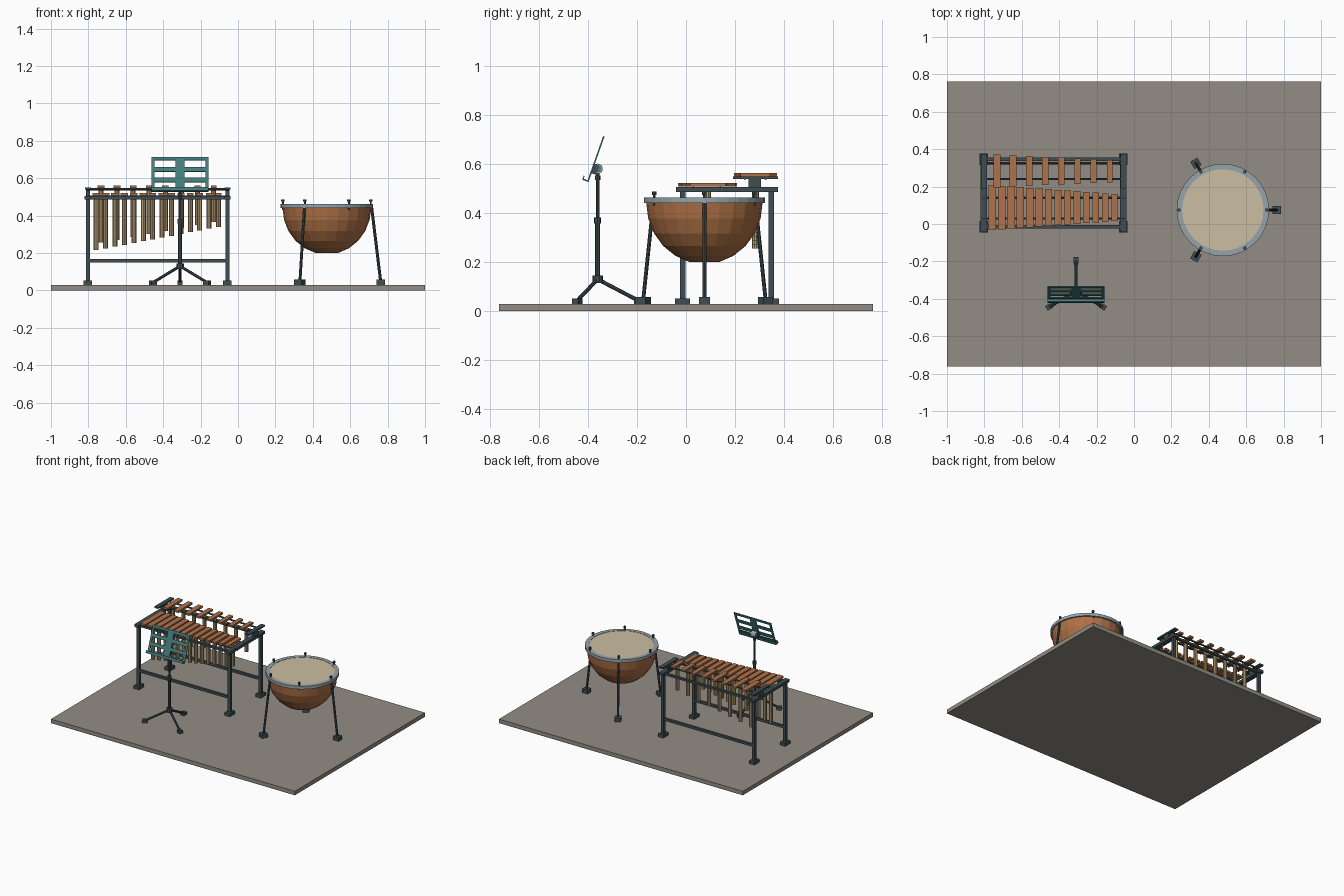
import bpy, bmesh, math
from mathutils import Vector, Matrix

if "Cube" in bpy.data.objects:
    bpy.data.objects.remove(bpy.data.objects["Cube"])


def material(name, r, g, b):
    m = bpy.data.materials.new(name)
    m.use_nodes = True
    m.diffuse_color = (r, g, b, 1)
    m.node_tree.nodes["Principled BSDF"].inputs["Base Color"].default_value = (r, g, b, 1)
    return m


FLOOR = material("stage_grey", .29, .265, .23)
COPPER = material("copper", .42, .165, .06)
WOOD = material("bar_wood", .42, .17, .07)
BRASS = material("pipe_tan", .47, .34, .17)
FRAME = material("dark_slate", .05, .075, .085)
STEEL = material("steel_grey", .30, .37, .40)
SKIN = material("drum_cream", .60, .52, .36)
TEAL = material("desk_teal", .055, .20, .20)


def finish(name, bm, mat):
    bmesh.ops.recalc_face_normals(bm, faces=bm.faces[:])
    mesh = bpy.data.meshes.new(name)
    bm.to_mesh(mesh)
    bm.free()
    mesh.materials.append(mat)
    obj = bpy.data.objects.new(name, mesh)
    bpy.context.collection.objects.link(obj)
    return obj


def box(name, center, size, mat, frame=Matrix()):
    bm = bmesh.new()
    m = frame @ Matrix.Translation(center) @ Matrix.Diagonal((*size, 1))
    bmesh.ops.create_cube(bm, size=1, matrix=m)
    return finish(name, bm, mat)


def rod(name, a, b, r, mat, sides=8, r2=None):
    a, b = Vector(a), Vector(b)
    d = b - a
    m = Matrix.Translation((a + b) / 2) @ d.to_track_quat('Z', 'Y').to_matrix().to_4x4()
    bm = bmesh.new()
    bmesh.ops.create_cone(bm, cap_ends=True, segments=sides, radius1=r,
                          radius2=r if r2 is None else r2, depth=d.length, matrix=m)
    return finish(name, bm, mat)


def lathe(name, profile, origin, mat, sides, closed=False, cap=False):
    bm = bmesh.new()
    rings = [[bm.verts.new((origin[0] + r * math.cos(math.tau * i / sides),
                            origin[1] + r * math.sin(math.tau * i / sides), z))
              for i in range(sides)] for r, z in profile]
    pairs = list(zip(rings, rings[1:])) + ([(rings[-1], rings[0])] if closed else [])
    for lo, hi in pairs:
        for i in range(sides):
            j = (i + 1) % sides
            bm.faces.new((lo[i], lo[j], hi[j], hi[i]))
    if cap:
        bm.faces.new(rings[0])
        bm.faces.new(rings[-1])
    return finish(name, bm, mat)


# Stage floor
TOP = .03
box("stage_floor", (0, 0, TOP / 2), (2, 1.525, TOP), FLOOR)

# Kettle drum: bowl, hoop and skin
DX, DY = .475, .075
bowl = [(.237 * math.cos(math.radians(t)), .442 - .25 * math.sin(math.radians(t)))
        for t in range(0, 76, 15)]
lathe("drum_bowl", bowl, (DX, DY), COPPER, 24, cap=True)
lathe("drum_hoop", [(.218, .44), (.247, .44), (.247, .462), (.218, .462)],
      (DX, DY), STEEL, 32, closed=True)
rod("drum_skin", (DX, DY, .445), (DX, DY, .46), .22, SKIN, 32)

# Kettle drum: tuning lugs, legs and feet
for k in range(6):
    a = math.tau * k / 6
    turn = Matrix.Translation((DX, DY, 0)) @ Matrix.Rotation(a, 4, 'Z')
    rod("tuning_rod", turn @ Vector((.235, 0, .43)), turn @ Vector((.235, 0, .478)),
        .005, FRAME)
    rod("tuning_knob", turn @ Vector((.235, 0, .474)), turn @ Vector((.235, 0, .487)),
        .009, FRAME)
    if k % 2 == 0:
        rod("drum_leg", turn @ Vector((.24, 0, .44)), turn @ Vector((.288, 0, .045)),
            .008, FRAME)
        box("drum_foot", (.288, 0, .044), (.046, .044, .028), FRAME, turn)

# Keyboard frame: legs, feet, end rails and raised end supports
MX, HALF = -.43, .373
FRONT, BACK = -.014, .347
MID = (FRONT + BACK) / 2
for side in (-1, 1):
    x = MX + side * HALF
    for y in (FRONT, BACK):
        box("frame_leg", (x, y, .26), (.022, .022, .46), FRAME)
        box("frame_foot", (x, y, .041), (.044, .062, .022), FRAME)
    box("end_rail", (x, MID, .496), (.036, .416, .02), FRAME)
    box("raised_post", (x, .28, .522), (.022, .05, .036), FRAME)
    box("raised_end_rail", (x, .283, .544), (.032, .185, .011), FRAME)

# Keyboard frame: long rails
for y in (FRONT, BACK):
    box("lower_rail", (MX, y, .158), (2 * HALF, .018, .018), FRAME)
    box("upper_rail", (MX, y, .494), (2 * HALF, .018, .014), FRAME)
for y, z in ((.03, .502), (.14, .502), (.24, .541), (.325, .541)):
    rod("bar_support", (MX - HALF - .01, y, z), (MX + HALF + .01, y, z), .006, FRAME)


# Sounding bars with a resonator pipe under each
def bar_row(name, count, x0, x1, y, z, width, lengths, bottoms):
    for i in range(count):
        t = i / (count - 1)
        x = x0 + (x1 - x0) * t
        length = lengths[0] + (lengths[1] - lengths[0]) * t
        bottom = bottoms[0] + (bottoms[1] - bottoms[0]) * t
        box(name + "_bar", (x, y, z), (width * (1 - .2 * t), length, .014), WOOD)
        rod(name + "_pipe", (x, y, bottom), (x, y, z - .02), .014, BRASS, 10)


bar_row("natural", 14, -.758, -.104, .088, .515, .042, (.24, .145), (.215, .34))
bar_row("raised", 8, -.733, -.13, .283, .555, .038, (.175, .12), (.255, .365))

# Music stand: tripod
SX, SY = -.31, -.36
for deg in (90, 210, 330):
    turn = Matrix.Translation((SX, SY, 0)) @ Matrix.Rotation(math.radians(deg), 4, 'Z')
    rod("tripod_leg", turn @ Vector((0, 0, .13)), turn @ Vector((.162, 0, .045)),
        .008, FRAME)
    box("tripod_foot", (.166, 0, .041), (.034, .028, .022), FRAME, turn)
rod("tripod_hub", (SX, SY, .115), (SX, SY, .145), .021, FRAME, 10)

# Music stand: pole, collar and tilt joint
rod("lower_pole", (SX, SY, .13), (SX, SY, .37), .010, FRAME)
rod("upper_pole", (SX, SY, .37), (SX, SY, .575), .007, FRAME)
rod("pole_collar", (SX, SY, .358), (SX, SY, .382), .014, FRAME)
rod("pole_top_collar", (SX, SY, .535), (SX, SY, .553), .011, FRAME)
rod("tilt_joint", (SX - .02, SY, .58), (SX + .02, SY, .58), .021, STEEL, 14)
rod("tilt_joint_core", (SX - .024, SY, .58), (SX + .024, SY, .58), .014, TEAL, 12)

# Music stand: slotted desk with a lip, built in its own tilted frame
desk = Matrix.Translation((SX, -.40, .527)) @ Matrix.Rotation(math.radians(-19.4), 4, 'X')
W, H, T = .304, .196, .006
box("desk_centre_plate", (0, 0, H / 2), (.05, T, H), TEAL, desk)
for side in (-1, 1):
    box("desk_side", (side * (W / 2 - .008), 0, H / 2), (.016, T, H), TEAL, desk)
for v, h in ((.012, .024), (.067, .026), (.126, .026), (.187, .018)):
    box("desk_slat", (0, 0, v), (W, T, h), TEAL, desk)
box("desk_lip", (0, -.012, .003), (W, .024, .006), TEAL, desk)
box("desk_lip_edge", (0, -.022, .009), (W, .004, .018), TEAL, desk)
box("desk_bracket", (0, .012, .058), (.05, .02, .04), FRAME, desk)
